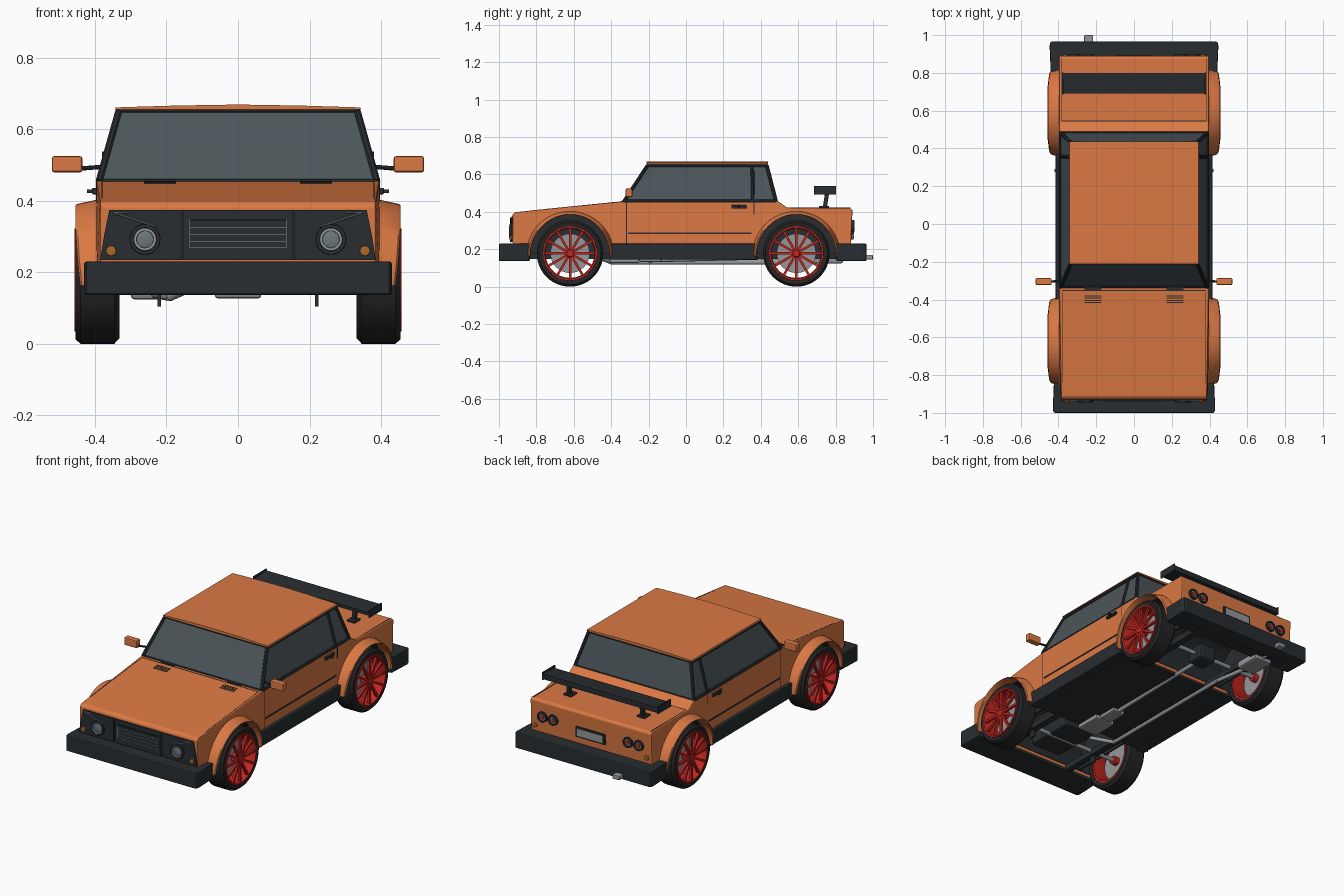
import bpy, bmesh
from math import sin, cos, pi
from mathutils import Vector, Matrix

if "Cube" in bpy.data.objects:
    bpy.data.objects.remove(bpy.data.objects["Cube"])

def material(name, rgb):
    m = bpy.data.materials.new(name)
    m.diffuse_color = (*rgb, 1)
    m.use_nodes = True
    m.node_tree.nodes["Principled BSDF"].inputs["Base Color"].default_value = m.diffuse_color
    return m

ORANGE = material("orange_paint", (0.71, 0.19, 0.057))
BLACK = material("black_trim", (0.021, 0.026, 0.03))
TYRE = material("rubber", (0.018, 0.018, 0.019))
GLASS = material("tinted_glass", (0.07, 0.09, 0.1))
RED = material("red_rim", (0.55, 0.02, 0.015))
GREY = material("metal", (0.3, 0.31, 0.32))
LAMP = material("lamp_glass", (0.16, 0.19, 0.2))
AMBER = material("amber", (0.4, 0.14, 0.025))
WHEELS = {"front": -0.62, "rear": 0.59}
WZ = 0.178

def finish(name, bm, mat, mirror=False, bevel=0, smooth=False):
    if mirror:
        dup = bmesh.ops.duplicate(bm, geom=bm.verts[:] + bm.edges[:] + bm.faces[:])
        for v in dup["geom"]:
            if isinstance(v, bmesh.types.BMVert):
                v.co.x *= -1
    bmesh.ops.recalc_face_normals(bm, faces=bm.faces)
    me = bpy.data.meshes.new(name)
    bm.to_mesh(me)
    bm.free()
    ob = bpy.data.objects.new(name, me)
    bpy.context.collection.objects.link(ob)
    me.materials.append(mat)
    if bevel:
        mod = ob.modifiers.new("bevel", "BEVEL")
        mod.width, mod.segments, mod.limit_method, mod.angle_limit = bevel, 2, "ANGLE", 0.6
    if smooth:
        bpy.ops.object.select_all(action="DESELECT")
        ob.select_set(True)
        bpy.context.view_layer.objects.active = ob
        bpy.ops.object.shade_smooth_by_angle(angle=0.6)
    return ob

def prism(name, mat, pts, axis, lo, hi, **kw):
    """Extrude a 2D outline along an axis: x takes (y,z), y takes (x,z), z takes (x,y)."""
    place = {"x": lambda p, t: (t, *p), "y": lambda p, t: (p[0], t, p[1]), "z": lambda p, t: (*p, t)}[axis]
    bm = bmesh.new()
    a, b = [[bm.verts.new(place(p, t)) for p in pts] for t in (lo, hi)]
    bm.faces.new(a)
    bm.faces.new(b)
    for i in range(len(pts)):
        bm.faces.new((a[i - 1], a[i], b[i], b[i - 1]))
    return finish(name, bm, mat, **kw)

def boxes(name, mat, items, **kw):
    bm = bmesh.new()
    for c, s, *rot in items:
        r = Matrix.Rotation(rot[0], 4, "X") if rot else Matrix()
        bmesh.ops.create_cube(bm, size=1, matrix=Matrix.Translation(c) @ r @ Matrix.Diagonal((*s, 1)))
    return finish(name, bm, mat, **kw)

def rods(name, mat, items, r, n=10, **kw):
    bm = bmesh.new()
    for a, b in items:
        a, b = Vector(a), Vector(b)
        m = Matrix.Translation((a + b) / 2) @ (b - a).to_track_quat("Z", "Y").to_matrix().to_4x4()
        bmesh.ops.create_cone(bm, cap_ends=True, segments=n, radius1=r, radius2=r, depth=(b - a).length, matrix=m)
    return finish(name, bm, mat, **kw)

def lathe(name, mat, profile, centres, axis="x", n=48, **kw):
    bm = bmesh.new()
    for cx, cy, cz in centres:
        rings = []
        for i in range(n):
            c, s = cos(2 * pi * i / n), sin(2 * pi * i / n)
            rings.append([bm.verts.new((cx + h, cy + r * c, cz + r * s) if axis == "x"
                                       else (cx + r * c, cy + h, cz + r * s)) for h, r in profile])
        for i in range(n):
            for j in range(len(profile) - 1):
                bm.faces.new((rings[i - 1][j], rings[i][j], rings[i][j + 1], rings[i - 1][j + 1]))
    bmesh.ops.remove_doubles(bm, verts=bm.verts, dist=1e-5)
    return finish(name, bm, mat, smooth=True, **kw)

def arc(cy, r, n=24):
    return [(cy - r * cos(pi * i / n), WZ + r * sin(pi * i / n)) for i in range(n + 1)]

# Main body: side outline with wheel arches cut in, nose slightly narrower
outline = [(-0.925, 0.16)]
for cy in WHEELS.values():
    outline += [(cy - 0.212, 0.16)] + arc(cy, 0.212) + [(cy + 0.212, 0.16)]
outline += [(0.88, 0.16), (0.89, 0.41), (0.88, 0.42), (0.54, 0.422), (0.49, 0.458),
            (-0.335, 0.456), (-0.915, 0.398), (-0.928, 0.385)]
body = prism("body_shell", ORANGE, outline, "x", -0.396, 0.396, bevel=0.006)
for v in body.data.vertices:
    if v.co.y < -0.9:
        v.co.x *= 0.975

# Wheel arch liners, inner wells and flares
for end, cy in WHEELS.items():
    prism(end + "_arch_liner", BLACK, arc(cy, 0.213) + arc(cy, 0.209)[::-1], "x", -0.4, 0.4)
    prism(end + "_inner_wells", BLACK, arc(cy, 0.212), "x", 0.29, 0.3, mirror=True)
    bm = bmesh.new()
    rows = []
    for i in range(25):
        a = pi * i / 24
        tuck = 0.014 * (1 - sin(a)) ** 2
        rows.append([bm.verts.new((x - tuck, cy - ry * cos(a), WZ - 0.015 + rz * sin(a))) for x, ry, rz in
                     ((0.385, 0.212, 0.221), (0.45, 0.212, 0.221), (0.455, 0.216, 0.224),
                      (0.45, 0.223, 0.228), (0.395, 0.238, 0.24))])
    for p, q in zip(rows, rows[1:]):
        for j in range(5):
            bm.faces.new((p[j - 1], p[j], q[j], q[j - 1]))
    bm.faces.new(rows[0])
    bm.faces.new(rows[-1])
    finish(end + "_flares", bm, ORANGE, mirror=True, smooth=True)

# Wheels: tyre, rim, spokes, hub, brake
for end, cy in WHEELS.items():
    c = [(0.394, cy, WZ)]
    lathe(end + "_tyres", TYRE, [(-0.058, 0.143), (-0.062, 0.163), (-0.048, 0.178), (0.046, 0.178), (0.06, 0.166),
                                 (0.058, 0.143), (0.04, 0.139), (-0.04, 0.139), (-0.058, 0.143)], c, mirror=True)
    lathe(end + "_rims", RED, [(0.05, 0.146), (0.063, 0.144), (0.063, 0.136), (0.05, 0.131), (-0.055, 0.131),
                               (-0.055, 0.143), (0.05, 0.146)], c, mirror=True)
    spokes = []
    for i in range(12):
        a = 2 * pi * i / 12
        spokes.append(((0.446, cy + 0.079 * cos(a), WZ + 0.079 * sin(a)), (0.014, 0.116, 0.013), a))
    boxes(end + "_spokes", RED, spokes, mirror=True)
    lathe(end + "_hubs", RED, [(-0.03, 0), (-0.03, 0.025), (0.052, 0.025), (0.06, 0.018), (0.06, 0)], c, n=24, mirror=True)
    lathe(end + "_brake_discs", GREY, [(0.0, 0), (0.0, 0.105), (0.012, 0.105), (0.012, 0)], c, n=32, mirror=True)

# Cabin glass: tapered block
bm = bmesh.new()
lo = [bm.verts.new((x, y, 0.45)) for x, y in ((-0.39, -0.335), (0.39, -0.335), (0.39, 0.485), (-0.39, 0.485))]
hi = [bm.verts.new((x, y, 0.655)) for x, y in ((-0.332, -0.205), (0.332, -0.205), (0.332, 0.432), (-0.332, 0.432))]
bm.faces.new(lo)
bm.faces.new(hi)
for i in range(4):
    bm.faces.new((lo[i - 1], lo[i], hi[i], hi[i - 1]))
finish("cabin_glass", bm, GLASS)

# Roof with a slight crown
prism("roof", ORANGE, [(-0.344, 0.655), (0.344, 0.655), (0.342, 0.661), (0.18, 0.666), (0, 0.669),
                       (-0.18, 0.666), (-0.342, 0.661)], "y", -0.212, 0.438)

# Window frames and pillars
A, B = (0.388, -0.333, 0.455), (0.334, -0.206, 0.648)
C, D = (0.388, 0.482, 0.455), (0.334, 0.432, 0.648)
rods("window_frames", BLACK, [(A, B), (C, D), (A, C), (B, D)], 0.01, 8, mirror=True)
rods("door_pillars", BLACK, [((0.387, 0.358, 0.455), (0.333, 0.355, 0.648))], 0.01, 8, mirror=True)
rods("screen_frames", BLACK, [((-0.39, y, 0.455), (0.39, y, 0.455)) for y in (-0.333, 0.484)]
     + [((-0.333, y, 0.65), (0.333, y, 0.65)) for y in (-0.206, 0.432)], 0.006, 8)
boxes("wiper_bases", BLACK, [((0.218, -0.343, 0.456), (0.09, 0.012, 0.006))], mirror=True)

# Door seams, trim strips, handles, sills
boxes("side_trim", BLACK, [((0.396, 0.02, 0.286), (0.006, 0.66, 0.008)), ((0.396, -0.318, 0.34), (0.002, 0.004, 0.22)),
                           ((0.396, 0.363, 0.42), (0.002, 0.004, 0.07))], mirror=True)
boxes("door_handles", BLACK, [((0.4, 0.283, 0.427), (0.016, 0.08, 0.018))], mirror=True, bevel=0.003)
boxes("sills", BLACK, [((0.385, -0.015, 0.187), (0.06, 0.79, 0.085))], mirror=True, bevel=0.006)

# Mirrors
boxes("mirror_housings", ORANGE, [((0.478, -0.305, 0.502), (0.085, 0.036, 0.045))], mirror=True, bevel=0.006)
rods("mirror_arms", BLACK, [((0.38, -0.3, 0.495), (0.44, -0.305, 0.49))], 0.006, 8, mirror=True)
boxes("door_locks", BLACK, [((0.407, 0.283, 0.427), (0.03, 0.014, 0.01))], mirror=True)

# Bumpers: U-shaped plan outlines
def bumper(name, w, tip, back, wrap):
    t = 1 if tip > 0 else -1
    half = [(w - 0.005, tip), (w, tip - 0.02 * t), (w - 0.006, wrap), (0.38, wrap), (0.38, back)]
    prism(name, BLACK, half + [(-x, y) for x, y in half[::-1]], "z", 0.137, 0.23, bevel=0.006)
bumper("front_bumper", 0.43, -1.0, -0.9, -0.835)
bumper("rear_bumper", 0.447, 0.965, 0.87, 0.805)

# Front panel, grille and lamps
prism("front_panel", BLACK, [(-0.385, 0.235), (0.385, 0.235), (0.375, 0.3), (0.36, 0.374), (-0.36, 0.374), (-0.375, 0.3)],
      "y", -0.934, -0.91)
boxes("grille_frame", BLACK, [((0.155, -0.936, 0.305), (0.006, 0.012, 0.13)), ((0.067, -0.936, 0.346), (0.134, 0.01, 0.004))], mirror=True)
boxes("grille_slats", GREY, [((0, -0.932, 0.268 + 0.0193 * i), (0.27, 0.006, 0.0015)) for i in range(5)]
      + [((x, -0.932, 0.307), (0.0015, 0.006, 0.08)) for x in (-0.135, 0.135)])
lamp = [(0.26, -0.932, 0.292)]
lathe("headlight_rims", BLACK, [(0, 0.043), (-0.012, 0.042), (-0.012, 0.033), (0, 0.031)], lamp, "y", 32, mirror=True)
lathe("headlight_rings", GREY, [(-0.004, 0.033), (-0.014, 0.031), (-0.014, 0.024), (-0.004, 0.023)], lamp, "y", 32, mirror=True)
lathe("headlight_lenses", LAMP, [(-0.003, 0.034), (-0.008, 0.02), (-0.01, 0)], lamp, "y", 32, mirror=True)
rods("headlight_brows", LAMP, [((0.23, -0.936, 0.328), (0.345, -0.936, 0.366)), ((0.3, -0.936, 0.367), (0.348, -0.936, 0.367))],
     0.003, 6, mirror=True)
lathe("front_indicators", AMBER, [(0, 0.015), (-0.01, 0.014), (-0.012, 0)], [(0.355, -0.932, 0.26)], "y", 16, mirror=True)

# Hood vents, hood seams, lid seam
slope = (0.456 - 0.398) / (0.915 - 0.335)
def hood_z(y):
    return 0.456 + (y + 0.335) * slope
boxes("hood_vents", BLACK, [((0.218, y, hood_z(y)), (0.09, 0.005, 0.003), 0.1) for y in (-0.38, -0.392, -0.404, -0.416)], mirror=True)
boxes("hood_seams", BLACK, [((0.38, -0.6, hood_z(-0.6)), (0.003, 0.48, 0.002), 0.1),
                            ((0.19, -0.352, hood_z(-0.352)), (0.38, 0.004, 0.002))], mirror=True)
boxes("boot_seams", BLACK, [((0.383, 0.71, 0.4215), (0.003, 0.34, 0.002)), ((0.19, 0.545, 0.4215), (0.385, 0.004, 0.002))], mirror=True)

# Rear lamps and plate
tails = [(x, 0.886, 0.325) for x in (0.245, 0.315)]
lathe("tail_light_rings", BLACK, [(0, 0.031), (0.014, 0.03), (0.014, 0.023), (0.006, 0.021)], tails, "y", 24, mirror=True)
lathe("tail_light_lenses", RED, [(0.008, 0.012), (0.012, 0.011), (0.012, 0)], tails, "y", 24, mirror=True)
lathe("tail_light_bowls", LAMP, [(0.007, 0.023), (0.009, 0)], tails, "y", 24, mirror=True)
lathe("rear_indicators", AMBER, [(0, 0.014), (0.01, 0.013), (0.012, 0)], [(0.365, 0.886, 0.265)], "y", 16, mirror=True)
boxes("plate_frame", BLACK, [((0, 0.888, 0.3), (0.19, 0.014, 0.06))])
boxes("plate", GREY, [((0, 0.893, 0.3), (0.165, 0.01, 0.042))])

# Rear wing
prism("wing_blade", BLACK, [(0.69, 0.503), (0.8, 0.498), (0.8, 0.53), (0.79, 0.532), (0.69, 0.522)], "x", -0.376, 0.376)
boxes("wing_end_plates", BLACK, [((0.377, 0.744, 0.516), (0.006, 0.118, 0.044))], mirror=True)
boxes("wing_posts", BLACK, [((0.24, 0.748, 0.46), (0.02, 0.022, 0.09), -0.15), ((0.24, 0.738, 0.425), (0.05, 0.055, 0.01))], mirror=True)

# Underbody: floor pans, rails, drivetrain and exhaust
boxes("floor_pan", BLACK, [((0, -0.015, 0.158), (0.74, 0.77, 0.016)), ((0, -0.88, 0.156), (0.77, 0.09, 0.02)), ((0, 0.84, 0.156), (0.79, 0.08, 0.02))])
boxes("chassis_rails", BLACK, [((0.22, y, 0.165), (0.04, 0.5, 0.035)) for y in WHEELS.values()], mirror=True)
boxes("engine_sump", BLACK, [((0, -0.62, 0.25), (0.2, 0.3, 0.16))], bevel=0.01)
boxes("gearbox", GREY, [((0, -0.33, 0.145), (0.13, 0.16, 0.036)), ((0, -0.19, 0.146), (0.08, 0.12, 0.03))], bevel=0.008)
rods("axles", GREY, [((-0.38, y, WZ), (0.38, y, WZ)) for y in WHEELS.values()], 0.012, 12)
boxes("differential", BLACK, [((0, 0.59, WZ), (0.11, 0.11, 0.09))], bevel=0.015)
rods("prop_shaft", GREY, [((0, -0.2, 0.142), (0, 0.56, 0.16))], 0.012, 12)
rods("exhaust_pipe", GREY, [((-0.1, -0.5, 0.17), (-0.19, -0.4, 0.13)), ((-0.19, -0.4, 0.13), (-0.19, 0.5, 0.13)),
                            ((-0.19, 0.5, 0.13), (-0.24, 0.72, 0.14)), ((-0.24, 0.72, 0.14), (-0.24, 0.94, 0.155))], 0.011, 12)
boxes("muffler", GREY, [((-0.24, 0.76, 0.146), (0.12, 0.16, 0.045))], bevel=0.012)
boxes("exhaust_tip", GREY, [((-0.24, 0.965, 0.157), (0.048, 0.07, 0.026))], bevel=0.006)
boxes("lower_links", BLACK, [((0.22, -0.62, 0.13), (0.01, 0.04, 0.05))], mirror=True)
